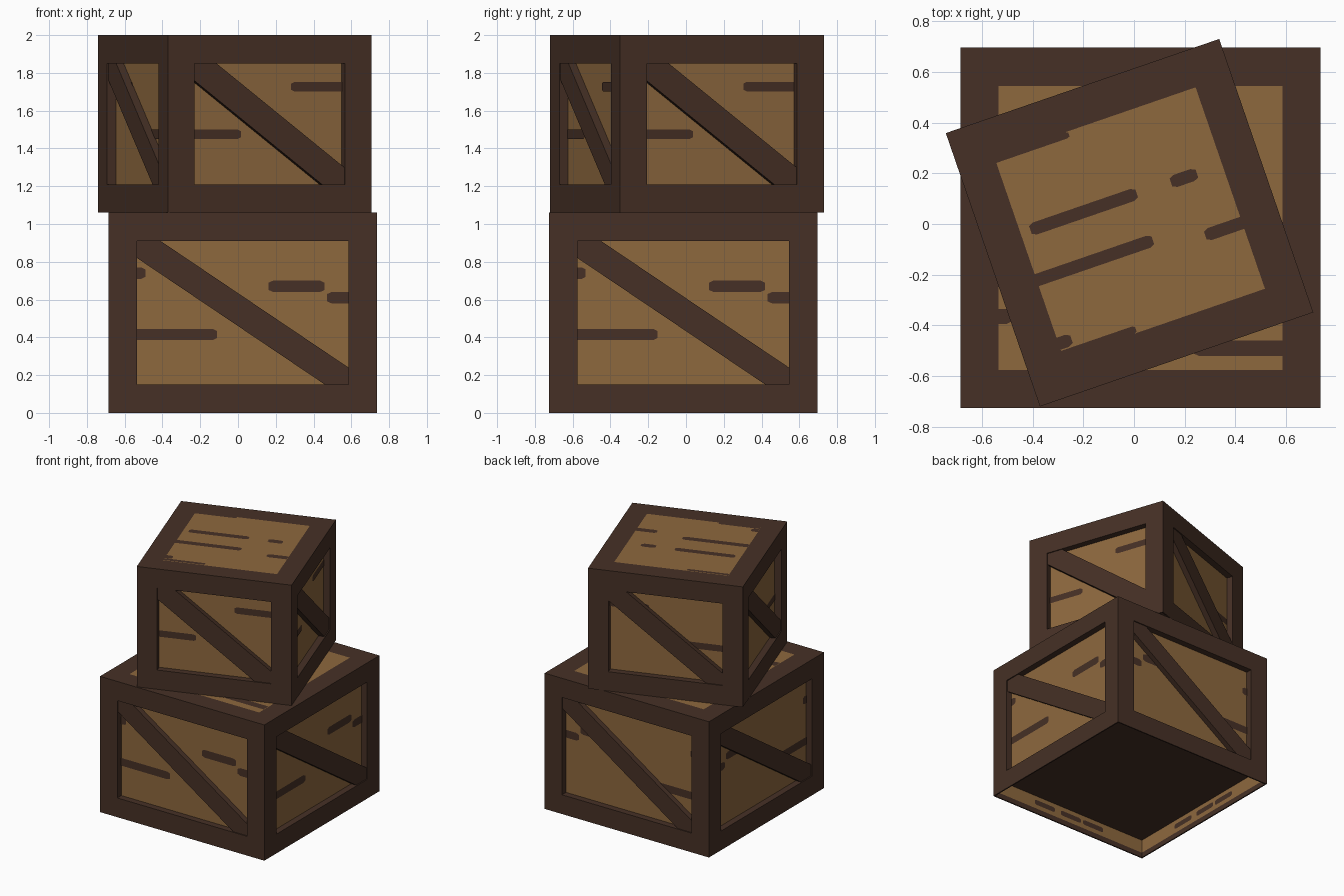
import bpy, bmesh
from math import radians, sin, cos, pi
from mathutils import Matrix, Vector

cube = bpy.data.objects.get("Cube")
if cube:
    bpy.data.objects.remove(cube)


def material(name, rgb):
    mat = bpy.data.materials.new(name)
    mat.use_nodes = True
    mat.diffuse_color = (*rgb, 1)
    mat.node_tree.nodes["Principled BSDF"].inputs["Base Color"].default_value = (*rgb, 1)
    return mat


DARK = material("dark_wood", (0.061, 0.030, 0.019))
LIGHT = material("light_wood", (0.27, 0.138, 0.048))
BORDER, RECESS = 0.15, 0.05


def finish(bm, name, mats, place):
    mesh = bpy.data.meshes.new(name)
    bm.to_mesh(mesh)
    bm.free()
    for m in mats:
        mesh.materials.append(m)
    obj = bpy.data.objects.new(name, mesh)
    obj.matrix_world = place
    bpy.context.collection.objects.link(obj)


def side(k, offset, z=0):
    """Plane of side k: local x runs along the side, y up, z outward."""
    return (Matrix.Rotation(k * pi / 2, 4, 'Z') @ Matrix.Translation((0, -offset, z))
            @ Matrix.Rotation(pi / 2, 4, 'X'))


def push_in(bm, face, depth):
    normal = face.normal.copy()
    new = bmesh.ops.extrude_discrete_faces(bm, faces=[face])["faces"][0]
    bmesh.ops.translate(bm, verts=new.verts, vec=-normal * depth)
    return new


def body(name, half, height, place):
    bm = bmesh.new()
    bmesh.ops.create_cube(bm, size=1, matrix=Matrix.Translation((0, 0, height / 2))
                          @ Matrix.Diagonal((2 * half, 2 * half, height, 1)))
    bm.normal_update()
    for face in list(bm.faces):
        nz = face.normal.z
        # Thin rim underneath, wide border elsewhere
        width = 0.01 if nz < -0.5 else BORDER
        bmesh.ops.inset_individual(bm, faces=[face], thickness=width, use_even_offset=True)
        bm.normal_update()
        if nz > 0.5:
            face.material_index = 1
        elif nz < -0.5:
            # Hollow underside with light inner walls and a dark floor
            lip = push_in(bm, face, 0.04)
            bm.normal_update()
            lip.material_index = 1
            push_in(bm, lip, 0.105).material_index = 0
        else:
            push_in(bm, face, RECESS).material_index = 1
        bm.normal_update()
    finish(bm, name, [DARK, LIGHT], place)


def braces(name, half, height, place):
    bm = bmesh.new()
    a, lo, hi = half - BORDER, BORDER, height - BORDER
    cx, cz = 0.125, 0.09
    outline = [(-a, hi), (-a, hi - cz), (a - cx, lo), (a, lo), (a, lo + cz), (-a + cx, hi)]
    for k in range(4):
        m = side(k, half - RECESS)
        face = bm.faces.new([bm.verts.new(m @ Vector((u, v, 0))) for u, v in outline])
        face.normal_update()
        new = bmesh.ops.extrude_face_region(bm, geom=[face])["geom"]
        out = m.to_3x3() @ Vector((0, 0, 0.042))
        bmesh.ops.translate(bm, vec=out, verts=[v for v in new if isinstance(v, bmesh.types.BMVert)])
    bmesh.ops.recalc_face_normals(bm, faces=bm.faces)
    finish(bm, name, [DARK], place)


def streak(bm, m, limit, u0, u1, v, h):
    """Flat grain mark, rounded at ends that lie inside the panel."""
    r = h / 2
    pts = []
    for u, s in ((u1, 1), (u0, -1)):
        if abs(u) >= limit - 0.001:
            pts += [(u, v - s * r), (u, v + s * r)]
        else:
            for deg in (-90, -40, 40, 90):
                t = radians(deg)
                pts.append((u + s * (cos(t) - 1) * min(r, (u1 - u0) / 2), v + s * r * sin(t)))
    bm.faces.new([bm.verts.new(m @ Vector((u, w, 0.003))) for u, w in pts])


def grain(name, half, height, place, side_marks, top_marks):
    bm = bmesh.new()
    a = half - BORDER
    for k in range(4):
        m = side(k, half - RECESS)
        for u0, u1, v, h in side_marks:
            # Back and left sides carry the mirrored pattern
            if k >= 2:
                u0, u1 = -u1, -u0
            streak(bm, m, a, u0, u1, v, h)
        # Marks on the inner walls underneath
        inner = side(k, 0.01 - half)
        for u in (-0.35, 0.0, 0.3):
            streak(bm, inner, half, u * half - 0.08, u * half + 0.12, 0.09, 0.04)
    for mark in top_marks:
        streak(bm, Matrix.Translation((0, 0, height)), a, *mark)
    finish(bm, name, [DARK], place)


def crate(prefix, half, height, place, side_marks, top_marks):
    body(prefix + "_body", half, height, place)
    braces(prefix + "_braces", half, height, place)
    grain(prefix + "_grain", half, height, place, side_marks, top_marks)


# Large crate on the ground
crate("lower_crate", 0.71, 1.06, Matrix.Translation((0.025, -0.015, 0)),
      [(-0.56, -0.13, 0.415, 0.06), (0.13, 0.44, 0.67, 0.06),
       (0.44, 0.56, 0.61, 0.06), (-0.56, -0.51, 0.74, 0.06)],
      [(-0.56, -0.50, -0.35, 0.06), (0.2, 0.56, -0.475, 0.06)])

# Smaller crate turned on top
crate("upper_crate", 0.57, 0.94,
      Matrix.Translation((-0.0175, 0.005, 1.06)) @ Matrix.Rotation(radians(19), 4, 'Z'),
      [(-0.42, -0.14, 0.415, 0.05), (0.13, 0.42, 0.667, 0.05)],
      [(-0.385, 0.07, 0.10, 0.05), (-0.42, 0.07, -0.095, 0.05), (0.2, 0.32, 0.097, 0.05),
       (0.26, 0.42, -0.145, 0.05), (-0.42, -0.11, 0.407, 0.026),
       (-0.42, -0.36, -0.36, 0.05), (-0.42, -0.11, -0.405, 0.03)])
